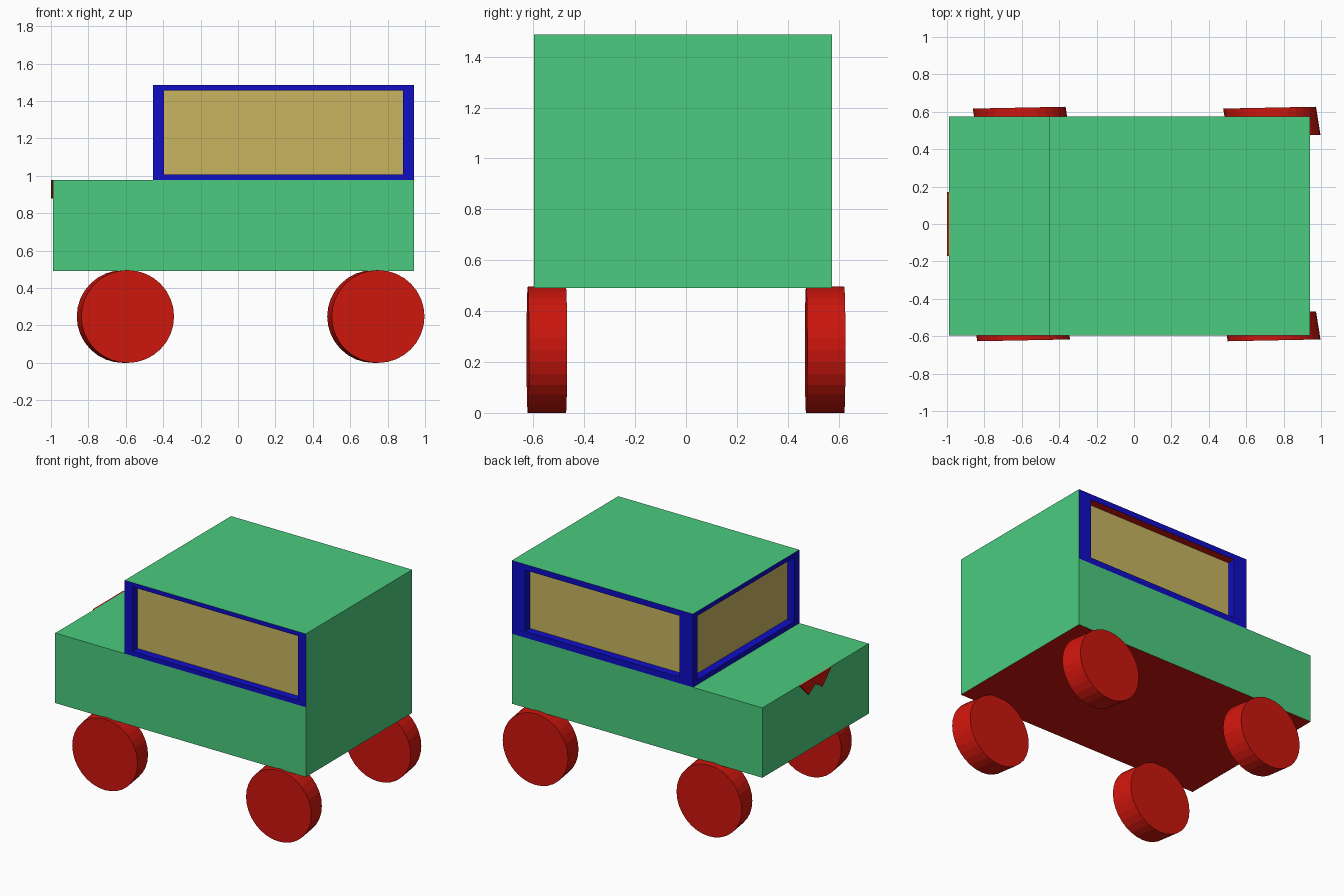
import bpy, bmesh
from mathutils import Matrix, Vector

if "Cube" in bpy.data.objects:
    bpy.data.objects.remove(bpy.data.objects["Cube"])

X0, XC, X1 = -0.99, -0.455, 0.94      # nose, windscreen, tail
Y0, Y1 = -0.597, 0.574
Z0, Z1, Z2 = 0.49, 0.977, 1.487       # floor, waist, roof


def material(name, color):
    m = bpy.data.materials.new(name)
    m.diffuse_color = (*color, 1)
    m.use_nodes = True
    m.node_tree.nodes["Principled BSDF"].inputs["Base Color"].default_value = m.diffuse_color
    return m


GREEN = material("green_paint", (0.07, 0.60, 0.21))
BLUE = material("blue_frame", (0.005, 0.004, 0.56))
TAN = material("tan_glass", (0.58, 0.46, 0.12))
RED = material("red_paint", (0.62, 0.008, 0.004))


def finish(name, bm, mats):
    bmesh.ops.recalc_face_normals(bm, faces=bm.faces)
    me = bpy.data.meshes.new(name)
    bm.to_mesh(me)
    bm.free()
    for m in mats:
        me.materials.append(m)
    ob = bpy.data.objects.new(name, me)
    bpy.context.collection.objects.link(ob)
    return ob


def box(lo, hi):
    bm = bmesh.new()
    lo, hi = Vector(lo), Vector(hi)
    bmesh.ops.create_cube(bm, size=1, matrix=Matrix.Translation((lo + hi) / 2)
                          @ Matrix.Diagonal((*(hi - lo), 1)))
    bm.normal_update()
    return bm


def wall(bm, normal):
    return max(bm.faces, key=lambda f: f.normal.dot(Vector(normal)) + 0.001 * f.calc_area())


# Lower body with a red underside
bm = box((X0, Y0, Z0), (X1, Y1, Z1))
wall(bm, (0, 0, -1)).material_index = 1
finish("lower_body", bm, [GREEN, RED])


def window(bm, face, axis, lo, hi, zlo, zhi, depth=0.055):
    """Blue wall with a recessed tan pane."""
    face.material_index = 1
    mid = face.calc_center_median()
    bmesh.ops.inset_individual(bm, faces=[face], thickness=0.04)
    for v in face.verts:
        v.co[axis] = lo if v.co[axis] < mid[axis] else hi
        v.co.z = zlo if v.co.z < mid.z else zhi
    bm.normal_update()
    reveal = bmesh.ops.inset_individual(bm, faces=[face], thickness=0, depth=-depth)["faces"]
    bm.normal_update()
    for f in reveal:
        f.material_index = 3 if f.normal.z < -0.5 else 1
    face.material_index = 2


# Cabin: green roof and tail, windows on three sides, open to the lower body
bm = box((XC, Y0, Z1), (X1, Y1, Z2))
front, back, screen = (wall(bm, n) for n in ((0, -1, 0), (0, 1, 0), (-1, 0, 0)))
bmesh.ops.delete(bm, geom=[wall(bm, (0, 0, -1))], context='FACES_ONLY')
window(bm, front, 0, -0.395, 0.882, 1.008, 1.457)
window(bm, back, 0, -0.35, 0.84, 1.02, 1.447)
window(bm, screen, 1, Y0 + 0.052, Y1 - 0.052, 1.01, 1.455)
finish("cabin", bm, [GREEN, BLUE, TAN, RED])

# Four slightly skewed wheels
skew = Matrix(((1, -0.16, 0, 0), (0.02, 1, 0, 0), (0, 0, 1, 0), (0, 0, 0, 1)))
for xname, x in (("front", -0.602), ("rear", 0.737)):
    for yname, y in (("right", -0.547), ("left", 0.547)):
        bm = bmesh.new()
        bmesh.ops.create_cone(bm, cap_ends=True, segments=32, radius1=0.248,
                              radius2=0.248, depth=0.15,
                              matrix=Matrix.Rotation(1.5707963, 4, 'X'))
        bmesh.ops.transform(bm, matrix=Matrix.Translation((x, y, 0.248)) @ skew, verts=bm.verts)
        finish(f"{xname}_{yname}_wheel", bm, [RED])

# Zigzag trim on the nose
bm = bmesh.new()
profile = [(-0.17, Z1), (-0.075, 0.88), (0, 0.93), (0.075, 0.88), (0.17, Z1)]
f = bm.faces.new([bm.verts.new((X0, y, z)) for y, z in profile])
ext = bmesh.ops.extrude_face_region(bm, geom=[f])["geom"]
bmesh.ops.translate(bm, vec=(-0.01, 0, 0),
                    verts=[v for v in ext if isinstance(v, bmesh.types.BMVert)])
finish("nose_trim", bm, [RED])
